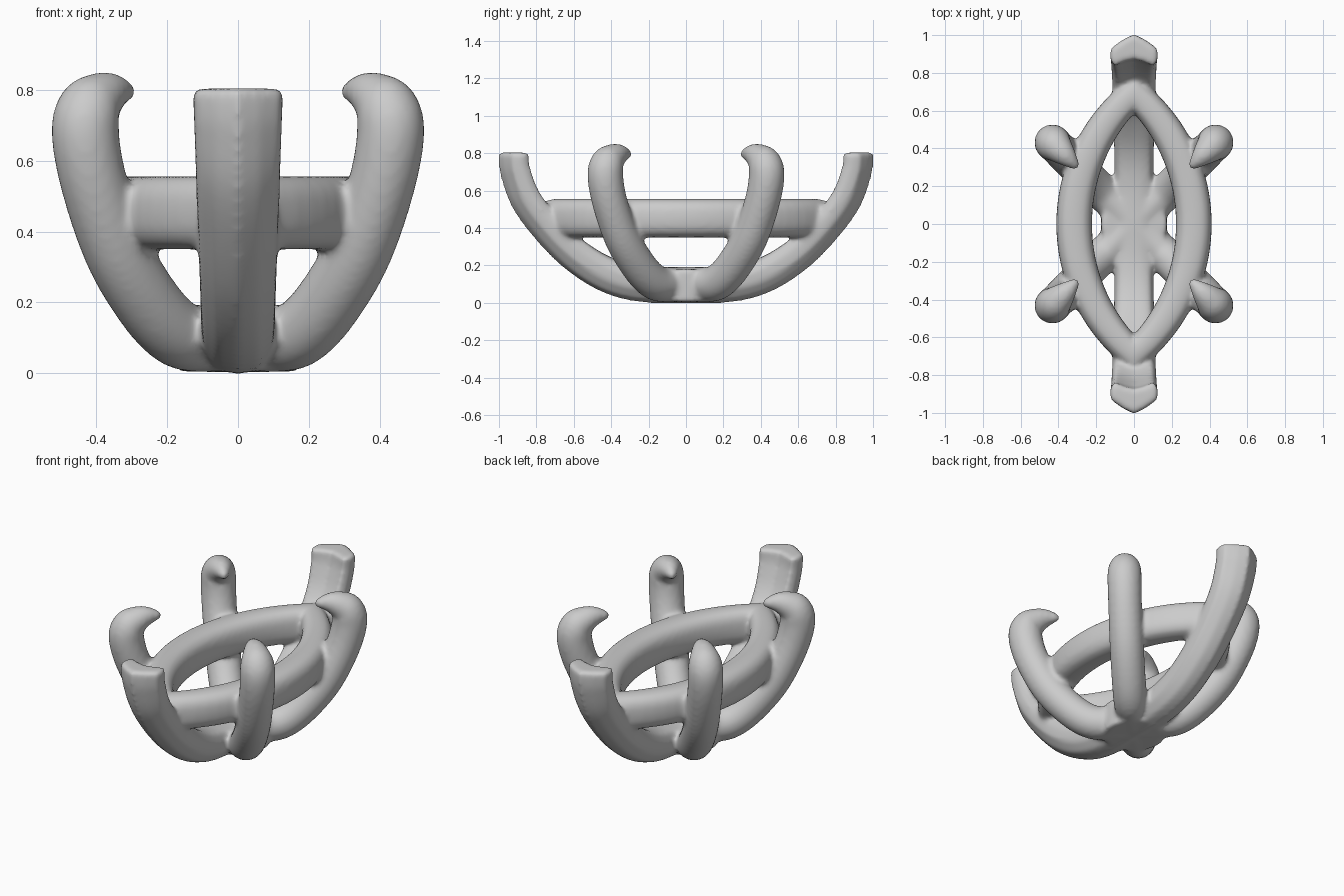
import bpy, bmesh, math
from mathutils import Vector

if "Cube" in bpy.data.objects:
    bpy.data.objects.remove(bpy.data.objects["Cube"])

bm = bmesh.new()


def skin(rings, closed=False):
    """Bridge a list of equal-length point rings into a closed surface."""
    vs = [[bm.verts.new(p) for p in r] for r in rings]
    n, m = len(vs[0]), len(vs)
    for i in range(m if closed else m - 1):
        a, b = vs[i], vs[(i + 1) % m]
        for j in range(n):
            k = (j + 1) % n
            bm.faces.new((a[j], a[k], b[k], b[j]))
    if not closed:
        bm.faces.new(vs[0][::-1])
        bm.faces.new(vs[-1])


def spline(pts, steps=8):
    """Catmull-Rom through tuples of any length."""
    p = [Vector(q) for q in pts]
    p = [2 * p[0] - p[1]] + p + [2 * p[-1] - p[-2]]
    out = []
    for i in range(1, len(p) - 2):
        a, b, c, d = p[i - 1:i + 3]
        for s in range(steps):
            t = s / steps
            out.append(0.5 * (2 * b + (c - a) * t + (2 * a - 5 * b + 4 * c - d) * t * t
                              + (3 * b - a - 3 * c + d) * t ** 3))
    return out + [p[-2]]


def sweep(path, direction, section):
    """Sweep a section along (distance, z, size) samples in a vertical plane."""
    d = Vector(direction).normalized()
    up = Vector((0, 0, 1))
    side = d.cross(up)
    rings = []
    for i, q in enumerate(path):
        a, b = path[max(i - 1, 0)], path[min(i + 1, len(path) - 1)]
        t = Vector((b[0] - a[0], b[1] - a[1])).normalized()
        out = d * t.y - up * t.x
        c = d * q[0] + up * q[1]
        rings.append([c + side * u + out * n for u, n in section(q)])
    skin(rings)


# Marquise rail: section spans between an inner and an outer pointed arc
def arc(half_w, half_l, s):
    r = (half_w ** 2 + half_l ** 2) / (2 * half_w)
    y = half_l * s
    return Vector((math.sqrt(r * r - y * y) - (r - half_w), y, 0))


def se(v):
    return math.copysign(abs(v) ** 0.75, v)


rings = []
N = 32
for sx in (1, -1):
    for i in range(N):
        s = sx * (-1 + 2 * i / N)
        a, b = arc(0.222, 0.585, s), arc(0.412, 0.79, s)
        ring = []
        for k in range(20):
            w = 2 * math.pi * k / 20
            p = a.lerp(b, 0.5 + 0.5 * se(math.cos(w)))
            ring.append(Vector((sx * p.x, p.y, 0.453 + 0.104 * se(math.sin(w)))))
        rings.append(ring)
skin(rings, closed=True)

# End claws: V-backed section at the tip easing to a rounded bar at the base
TIP = [(0, .085), (.06, .055), (.122, .012), (.13, -.04), (.105, -.082), (.05, -.058), (0, -.045)]
BASE = [(0, .1), (.06, .085), (.1, .03), (.104, -.03), (.085, -.08), (.045, -.093), (0, -.095)]


def claw_section(q):
    f = min(max((q[1] - 0.1) / 0.7, 0), 1)
    half = [tuple(Vector(b).lerp(Vector(a), f)) for a, b in zip(TIP, BASE)]
    return half + [(-u, n) for u, n in half[-2:0:-1]]


end_path = [(-.05, .098, 1), (.22, .102, 1), (.41, .148, 1), (.585, .255, 1), (.735, .4, 1),
            (.85, .55, 1), (.905, .69, 1), (.918, .76, 1), (.918, .804, 1)]
for sy in (1, -1):
    sweep(spline(end_path), (0, sy, 0), claw_section)


# Side claws: round tubes on the diagonals, hooked inward to a point
def round_section(q):
    return [(q[2] * math.cos(2 * math.pi * k / 20), q[2] * math.sin(2 * math.pi * k / 20))
            for k in range(20)]


R2 = math.sqrt(2)
side_path = [(-.03, .098, .095), (.1, .098, .095), (.175, .115, .096), (.255, .2, .096), (.34, .345, .096),
             (.405, .53, .095), (.431, .67, .096), (.422, .74, .093), (.393, .775, .077),
             (.352, .795, .054), (.298, .796, .018)]
for sx in (1, -1):
    for sy in (1, -1):
        sweep(spline([(p[0] * R2, p[1], p[2]) for p in side_path]), (sx, sy, 0), round_section)

# Hub where all claws meet
skin([[(0.175 * math.cos(w), 0.175 * math.sin(w), z)
       for w in (2 * math.pi * k / 32 for k in range(32))] for z in (0.005, 0.18)])

bmesh.ops.recalc_face_normals(bm, faces=bm.faces)
mesh = bpy.data.meshes.new("claw_setting")
bm.to_mesh(mesh)
bm.free()
obj = bpy.data.objects.new("claw_setting", mesh)
bpy.context.collection.objects.link(obj)

# Fuse the parts and soften the joints
fuse = obj.modifiers.new("fuse", 'REMESH')
fuse.mode = 'VOXEL'
fuse.voxel_size = 0.013
fuse.use_smooth_shade = True
soft = obj.modifiers.new("soften", 'SMOOTH')
soft.factor = 0.5
soft.iterations = 8
